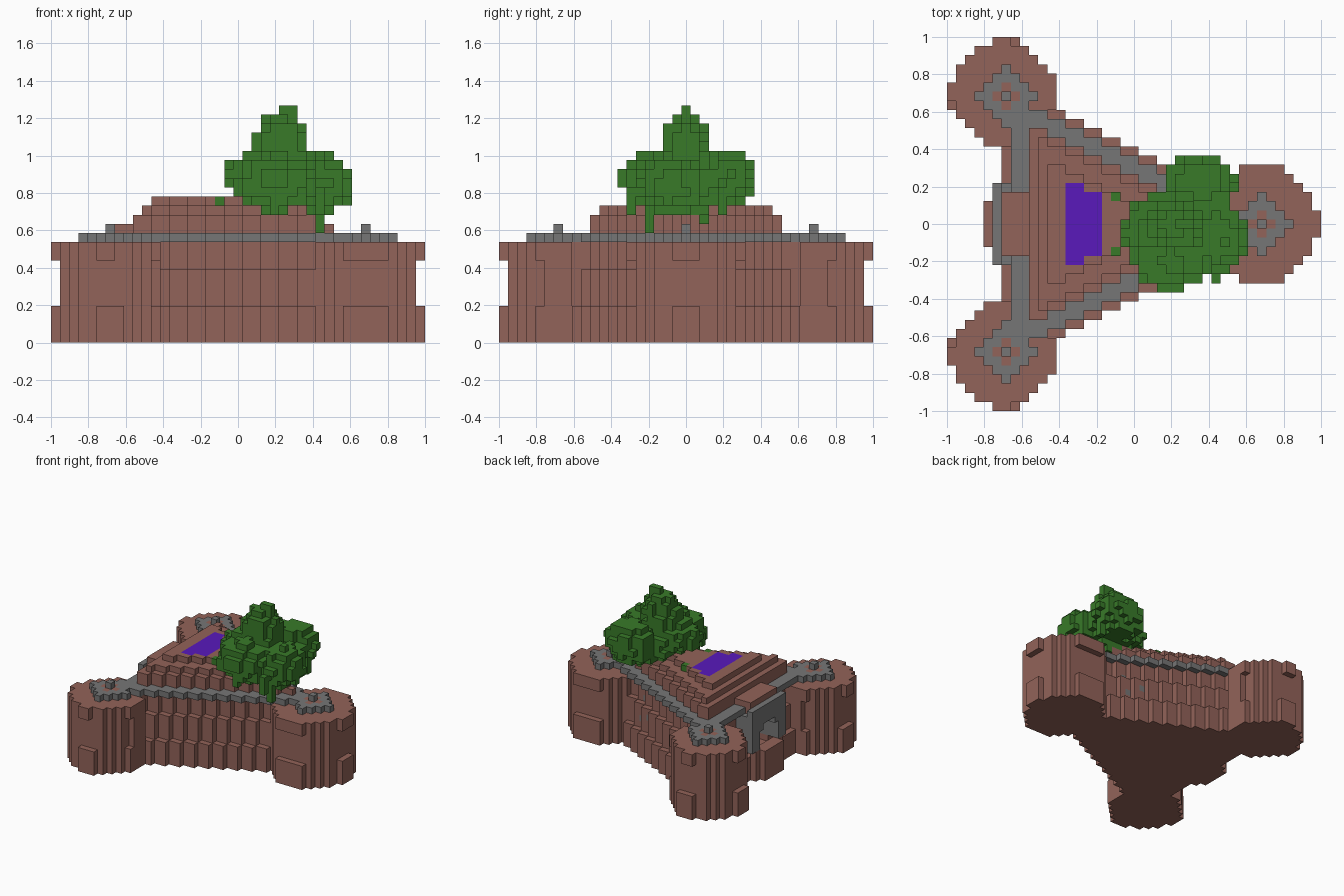
import bpy, bmesh, random
from mathutils import Vector

random.seed(4)
if "Cube" in bpy.data.objects:
    bpy.data.objects.remove(bpy.data.objects["Cube"], do_unlink=True)

U = 2 / 41          # edge length of one block
AXES = [Vector(v) for v in ((1, 0, 0), (-1, 0, 0), (0, 1, 0), (0, -1, 0), (0, 0, 1), (0, 0, -1))]


def material(name, colour):
    m = bpy.data.materials.new(name)
    m.use_nodes = True
    m.diffuse_color = (*colour, 1)
    m.node_tree.nodes["Principled BSDF"].inputs["Base Color"].default_value = (*colour, 1)
    return m


BROWN = material("brown brick", (0.29, 0.125, 0.1))
GREY = material("grey stone", (0.18, 0.18, 0.18))
GREEN = material("leaf green", (0.04, 0.195, 0.022))
PURPLE = material("purple pool", (0.1, 0.01, 0.5))

owner = {}          # block position -> part name
parts = {}          # part name -> material


def part(name, mat, xs, ys, zs, rule=lambda x, y, z: True):
    """Claim every free block in the ranges that obeys the rule."""
    parts[name] = mat
    for x in range(xs[0], xs[1] + 1):
        for y in range(ys[0], ys[1] + 1):
            for z in range(zs[0], zs[1] + 1):
                if rule(x, y, z):
                    owner.setdefault((x, y, z), name)


def edge(x):
    """Half depth of the wedge-shaped fort at x."""
    return (16 - x) // 2


def tower(label, cx, cy):
    """Round tower with notched tips, a stone star on top and a centre post."""
    def disc(x, y, z):
        dx, dy = x - cx, y - cy
        tip = not cy and abs(dy) == 6 and abs(dx) <= 2
        if cy:
            inward = -dy if cy > 0 else dy
            if z > 8 and max(dx, inward) == 1 and max(abs(dx), abs(dy)) == 6:
                return False
            dx += 0.7 if dx > 1 else 0
            dy = inward + (0.7 if inward > 1 else 0)
        d = dx * dx + dy * dy
        return d < 36 if 4 <= z <= 8 else d <= 37 or tip

    def star(x, y, z):
        d = abs(x - cx) + abs(y - cy)
        return d <= 3 and d != 1

    box = ((cx - 6, cx + 6), (cy - 6, cy + 6))
    part(label + "_tower", BROWN, *box, (0, 10), disc)
    part(label + "_tower_star", GREY, *box, (11, 11), star)
    part(label + "_tower_inlay", BROWN, *box, (11, 11), lambda x, y, z: abs(x - cx) + abs(y - cy) == 1)
    part(label + "_tower_post", GREY, (cx, cx), (cy, cy), (11, 12))


# Small stone windows in the back wall
for wx, wz in ((5, 8), (3, 6), (5, 5)):
    wy = edge(wx) - wz // 4
    part("back_windows", GREY, (wx, wx), (wy, wy), (wz, wz))

# Three corner towers
tower("back_right", -14, 14)
tower("front_right", -14, -14)
tower("left", 14, 0)


def doorway(x, y, z):
    """Recess of the gate, narrowing at its top."""
    return x <= -12 and 4 <= z <= 8 and abs(y) <= (2 if z < 8 else 1)


# Gatehouse on the flat side
part("gate_steps", BROWN, (-16, -15), (-3, 3), (0, 4), lambda x, y, z: x == -15 or abs(y) <= 2)
part("gate_arch", GREY, (-15, -11), (-4, 4), (5, 11),
     lambda x, y, z: not doorway(x, y, z) and (x == -15 or z < 11))
part("gate_roof", BROWN, (-14, -12), (-3, 3), (11, 12))

# Wedge body rising in three tiers
part("fort_wall", BROWN, (-14, 14), (-15, 15), (0, 10),
     lambda x, y, z: abs(y) <= edge(x) - z // 4 and x >= -14 + z // 4 and not doorway(x, y, z))

# Stone walkway overhanging the rim
part("walkway", GREY, (-13, 12), (-13, 13), (11, 11),
     lambda x, y, z: abs(y) <= edge(x) - 1 and (x <= -12 or abs(y) > edge(x) - 3))

# Purple pool set flush in the top terrace, with two leaf blocks beside the tree
part("pool", PURPLE, (-7, -4), (-4, 4), (15, 15), lambda x, y, z: abs(y) <= 3 + (x <= -6))
part("terrace_leaves", GREEN, (-2, -2), (-3, 3), (15, 15), lambda x, y, z: abs(y) == 3)

# Stepped terraces
for level, (z0, z1, x0, inset) in enumerate(((11, 13, -11, 3), (14, 14, -10, 4), (15, 15, -9, 6))):
    part("terrace_%d" % level, BROWN, (x0, 10), (-10, 10), (z0, z1),
         lambda x, y, z: abs(y) <= edge(x) - inset and x <= 22 - z)

# Tree crown made of ragged blobs: centre and radii in blocks
blobs = [((3.5, -0.5, 18), (5, 3.6, 2.6)), ((4.6, -0.2, 20.5), (3.1, 2.6, 4.4)),
         ((5.5, 0, 24), (1.1, 0.8, 2.2)), ((7, 4.7, 17.5), (4.2, 2.7, 3.3)),
         ((4, -4, 17.2), (4.2, 3.5, 3.2)), ((9.2, -1.5, 16.8), (3.3, 3.8, 3.3)),
         ((6, 0.5, 16.2), (5, 4.5, 2.4))]


def leafy(x, y, z):
    wobble = random.uniform(0.82, 1.14)
    return any(sum(((p - c) / r) ** 2 for p, c, r in zip((x, y, z), centre, radii)) <= wobble
               for centre, radii in blobs)


part("tree_crown", GREEN, (-1, 12), (-7, 7), (14, 25), leafy)
for hx, hy, low in ((9, -4, 12), (7, 2, 13), (4, -6, 14), (9, -6, 14), (10, 4, 14)):
    part("hanging_leaves", GREEN, (hx, hx), (hy, hy), (low, 16))


def build(name, mat):
    """Mesh the exposed block faces of one part."""
    bm = bmesh.new()
    for pos, who in owner.items():
        if who != name:
            continue
        centre = Vector((pos[0], pos[1], pos[2] + 0.5))
        for n in AXES:
            if tuple(int(a + b) for a, b in zip(pos, n)) in owner:
                continue
            s = Vector((n.y, n.z, n.x))
            t = n.cross(s)
            corners = [(-1, -1), (1, -1), (1, 1), (-1, 1)]
            bm.faces.new([bm.verts.new((centre + (n + s * a + t * b) / 2) * U) for a, b in corners])
    bmesh.ops.remove_doubles(bm, verts=bm.verts, dist=U / 100)
    mesh = bpy.data.meshes.new(name)
    bm.to_mesh(mesh)
    bm.free()
    mesh.materials.append(mat)
    bpy.context.collection.objects.link(bpy.data.objects.new(name, mesh))


for part_name, part_material in parts.items():
    build(part_name, part_material)
